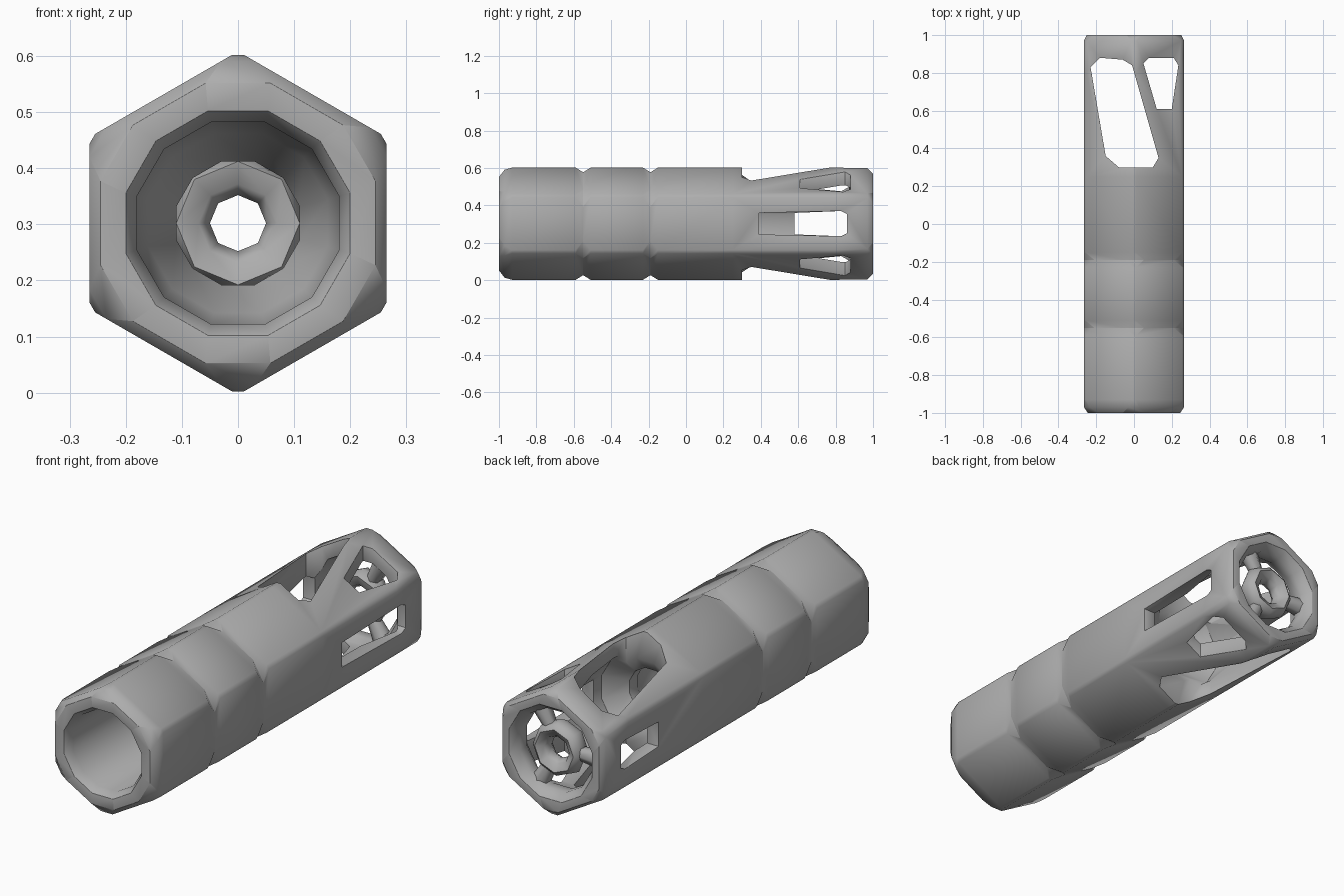
import bpy, bmesh
from math import sin, cos, radians, pi
from mathutils import Vector

cube = bpy.data.objects.get("Cube")
if cube:
    bpy.data.objects.remove(cube)

CZ = 0.302

metal = bpy.data.materials.new("grey metal")
metal.use_nodes = True
grey = (0.42, 0.42, 0.42, 1)
metal.diffuse_color = grey
metal.node_tree.nodes["Principled BSDF"].inputs["Base Color"].default_value = grey


def make_object(name, bm):
    bmesh.ops.recalc_face_normals(bm, faces=bm.faces)
    mesh = bpy.data.meshes.new(name)
    bm.to_mesh(mesh)
    bm.free()
    mesh.materials.append(metal)
    ob = bpy.data.objects.new(name, mesh)
    bpy.context.collection.objects.link(ob)
    return ob


def smooth(ob, angle=50):
    bpy.ops.object.select_all(action='DESELECT')
    ob.select_set(True)
    bpy.context.view_layer.objects.active = ob
    bpy.ops.object.shade_smooth_by_angle(angle=radians(angle))


def apply_modifier(ob, mod):
    bpy.context.view_layer.objects.active = ob
    bpy.ops.object.modifier_apply(modifier=mod.name)


def hex_ring(y, apothem, cut):
    """Hexagon with a corner up; each corner is cut by an angle on both sides."""
    r = apothem / cos(radians(30 - cut))
    angles = [radians(90 + 60 * k + s * cut) for k in range(6) for s in (-1, 1)]
    return [Vector((r * cos(a), y, CZ + r * sin(a))) for a in angles]


def loft(name, rings):
    """Skin a closed chain of rings, giving a hollow solid."""
    bm = bmesh.new()
    loops = [[bm.verts.new(p) for p in ring] for ring in rings]
    for i, a in enumerate(loops):
        b = loops[(i + 1) % len(loops)]
        for j in range(len(a)):
            k = (j + 1) % len(a)
            bm.faces.new((a[j], a[k], b[k], b[j]))
    return make_object(name, bm)


def prism(outline, direction):
    """Slot cutter: a flat outline pushed along a direction."""
    bm = bmesh.new()
    face = bm.faces.new([bm.verts.new(p) for p in outline])
    ext = bmesh.ops.extrude_face_region(bm, geom=[face])
    moved = [v for v in ext["geom"] if isinstance(v, bmesh.types.BMVert)]
    bmesh.ops.translate(bm, verts=moved, vec=direction)
    return make_object("slot_cutter", bm)


# Hexagonal barrel: outer skin with grooved corners, then the stepped bore
outer = [(-1.0, 0.245, 13), (-0.97, 0.265, 6), (-0.93, 0.265, 2),
         (-0.59, 0.265, 2), (-0.55, 0.265, 11), (-0.51, 0.265, 2),
         (-0.23, 0.265, 2), (-0.19, 0.265, 11), (-0.15, 0.265, 2),
         (0.25, 0.265, 2), (0.8, 0.265, 2), (0.97, 0.265, 3), (1.0, 0.25, 8)]
bore = [(1.0, 0.215), (0.96, 0.185), (0.91, 0.185), (0.88, 0.205), (0.33, 0.205),
        (0.26, 0.11), (0.2, 0.11), (0.12, 0.16), (0.0, 0.18), (-0.96, 0.18), (-1.0, 0.2)]
barrel = loft("hex_barrel", [hex_ring(*p) for p in outer] +
              [hex_ring(y, r, 15) for y, r in bore])

# Slots through the vented end
twisted = [(-0.15, 0.36), (-0.08, 0.3), (0.1, 0.3), (0.13, 0.35),
           (-0.01, 0.84), (-0.06, 0.87), (-0.18, 0.88), (-0.23, 0.83)]
short = [(0.05, 0.85), (0.08, 0.88), (0.21, 0.88), (0.235, 0.84), (0.2, 0.61), (0.12, 0.61)]
cutters = [prism([(x, y, -0.2) for x, y in shape], (0, 0, 1)) for shape in (twisted, short)]
for side, start in ((1, 0.39), (-1, 0.58)):
    shape = [(start, 0.245), (0.83, 0.235), (0.86, 0.25),
             (0.86, 0.355), (0.83, 0.37), (start, 0.36)]
    cutters.append(prism([(0, y, z) for y, z in shape], (side * 0.5, 0, 0)))
for cutter in cutters:
    mod = barrel.modifiers.new("slot", 'BOOLEAN')
    mod.operation = 'DIFFERENCE'
    mod.solver = 'EXACT'
    mod.object = cutter
    apply_modifier(barrel, mod)
    bpy.data.objects.remove(cutter)

# Soften the slot edges
bevel = barrel.modifiers.new("soft_edges", 'BEVEL')
bevel.width = 0.018
bevel.segments = 2
bevel.limit_method = 'ANGLE'
bevel.angle_limit = radians(50)
apply_modifier(barrel, bevel)
smooth(barrel)


# Inner nozzle ring at the rear
def round_ring(y, r, n=8):
    return [Vector((r * cos(2 * pi * i / n), y, CZ + r * sin(2 * pi * i / n))) for i in range(n)]


nozzle = [(0.96, 0.12), (0.975, 0.1), (0.955, 0.065), (0.92, 0.05),
          (0.89, 0.07), (0.88, 0.11), (0.92, 0.13)]
smooth(loft("nozzle_ring", [round_ring(*p) for p in nozzle]), 70)

# Spokes that hold the nozzle ring
for number, angle in enumerate((60, 180, 300)):
    bm = bmesh.new()
    bmesh.ops.create_cone(bm, cap_ends=True, segments=6, radius1=0.03, radius2=0.045, depth=0.12)
    ob = make_object(f"nozzle_spoke_{number + 1}", bm)
    a = radians(angle)
    ob.location = (0.155 * cos(a), 0.925, CZ + 0.155 * sin(a))
    ob.rotation_euler = (0, pi / 2 - a, 0)
    smooth(ob, 70)
